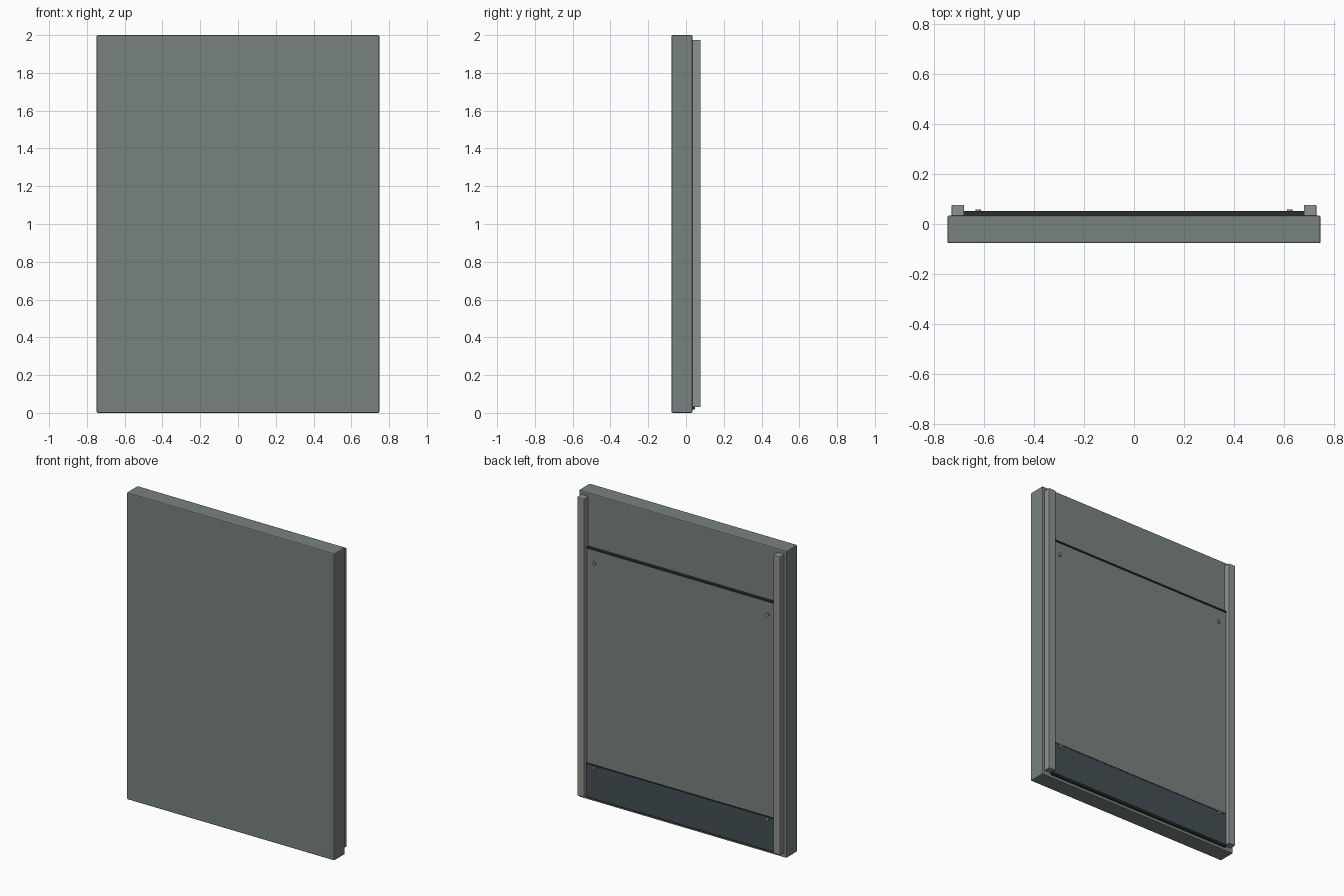
import bpy
from math import radians

if "Cube" in bpy.data.objects:
    bpy.data.objects.remove(bpy.data.objects["Cube"])


def material(name, color):
    m = bpy.data.materials.new(name)
    m.diffuse_color = (*color, 1)
    m.use_nodes = True
    m.node_tree.nodes["Principled BSDF"].inputs["Base Color"].default_value = m.diffuse_color
    return m


PAINT = material("painted_metal", (0.19, 0.225, 0.215))
RAIL = material("rail_metal", (0.28, 0.29, 0.285))
DARK = material("dark_metal", (0.06, 0.08, 0.09))
SEAM = material("seam_rubber", (0.025, 0.028, 0.028))


def box(name, x0, x1, y0, y1, z0, z1, mat, bevel=0.0):
    bpy.ops.mesh.primitive_cube_add(
        size=1, location=((x0 + x1) / 2, (y0 + y1) / 2, (z0 + z1) / 2))
    ob = bpy.context.object
    ob.name = name
    ob.scale = (x1 - x0, y1 - y0, z1 - z0)
    bpy.ops.object.transform_apply(location=False, rotation=False, scale=True)
    ob.data.materials.append(mat)
    if bevel:
        mod = ob.modifiers.new("Bevel", "BEVEL")
        mod.width = bevel
        mod.segments = 2
    return ob


# Main door slab
box("door_slab", -0.748, 0.748, -0.077, 0.034, 0, 2, PAINT, 0.006)

# Raised back panel, seams and kick plate
box("back_panel", -0.685, 0.685, 0.03, 0.048, 0.235, 1.645, PAINT)
box("upper_seam", -0.685, 0.685, 0.03, 0.053, 1.643, 1.653, SEAM)
box("lower_seam", -0.685, 0.685, 0.03, 0.052, 0.238, 0.246, SEAM)
box("kick_plate", -0.685, 0.685, 0.03, 0.051, 0.03, 0.24, DARK)
box("bottom_seal", -0.685, 0.685, 0.03, 0.048, 0.018, 0.032, SEAM)

for side, s in (("left", -1), ("right", 1)):
    # Vertical guide rails
    a, b = sorted((s * 0.681, s * 0.731))
    box(f"{side}_rail", a, b, 0.03, 0.077, 0.03, 1.975, RAIL, 0.004)
    # Panel bolts
    for level, z in (("lower", 0.23), ("upper", 1.56)):
        bpy.ops.mesh.primitive_cylinder_add(
            vertices=12, radius=0.011, depth=0.02,
            location=(s * 0.625, 0.049, z), rotation=(radians(90), 0, 0))
        bolt = bpy.context.object
        bolt.name = f"{side}_{level}_bolt"
        bolt.data.materials.append(RAIL)
        bpy.ops.object.shade_smooth_by_angle(angle=radians(40))
